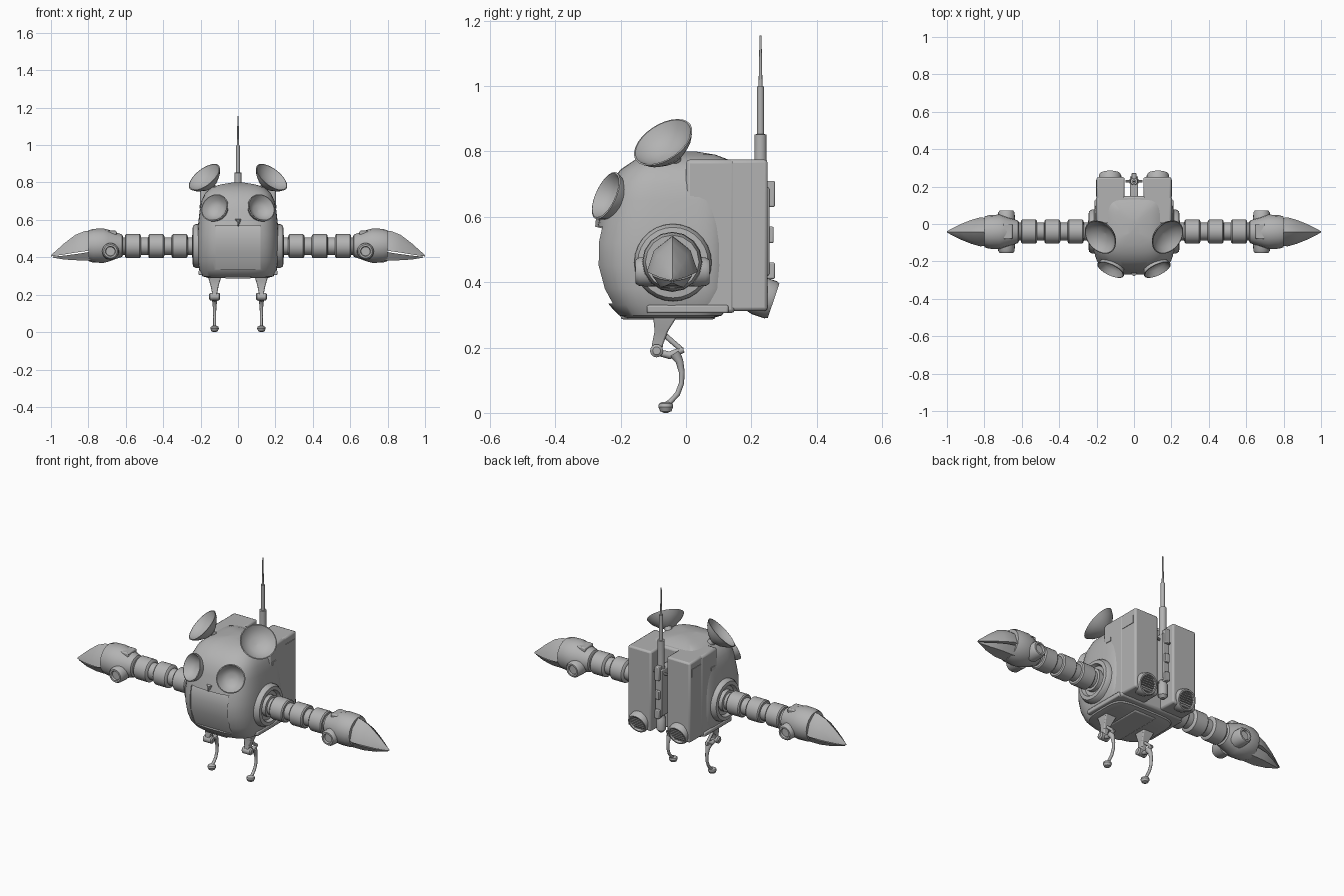
import bpy, bmesh, math
from mathutils import Vector, Matrix

if "Cube" in bpy.data.objects:
    bpy.data.objects.remove(bpy.data.objects["Cube"])

grey = bpy.data.materials.new("plain grey")
grey.diffuse_color = (0.45, 0.45, 0.45, 1)
grey.use_nodes = True
grey.node_tree.nodes["Principled BSDF"].inputs["Base Color"].default_value = grey.diffuse_color


def finish(name, bm, mirror=False, bevel=0.0, angle=35):
    bmesh.ops.recalc_face_normals(bm, faces=bm.faces)
    me = bpy.data.meshes.new(name)
    bm.to_mesh(me)
    bm.free()
    ob = bpy.data.objects.new(name, me)
    bpy.context.collection.objects.link(ob)
    me.materials.append(grey)
    bpy.ops.object.select_all(action='DESELECT')
    ob.select_set(True)
    bpy.context.view_layer.objects.active = ob
    bpy.ops.object.shade_smooth_by_angle(angle=math.radians(angle))
    if bevel:
        b = ob.modifiers.new("bevel", 'BEVEL')
        b.width, b.segments, b.limit_method = bevel, 2, 'ANGLE'
    if mirror:
        ob.modifiers.new("mirror", 'MIRROR')
    return ob


def loft(name, rings, **kw):
    """Skin a list of equal-length point rings and cap both ends."""
    bm = bmesh.new()
    vs = [[bm.verts.new(p) for p in r] for r in rings]
    n = len(rings[0])
    for a, b in zip(vs, vs[1:]):
        for i in range(n):
            j = (i + 1) % n
            bm.faces.new((a[i], a[j], b[j], b[i]))
    bm.faces.new(vs[0][::-1])
    bm.faces.new(vs[-1])
    return finish(name, bm, **kw)


def lathe(name, prof, origin, axis, seg=28, **kw):
    """Turn (radius, height) points around an axis."""
    rot = Vector(axis).to_track_quat('Z', 'Y').to_matrix()
    o = Vector(origin)
    rings = [[o + rot @ Vector((r * math.cos(t), r * math.sin(t), h))
              for t in (2 * math.pi * i / seg for i in range(seg))] for r, h in prof]
    return loft(name, rings, **kw)


def box(name, lo, hi, **kw):
    bm = bmesh.new()
    lo, hi = Vector(lo), Vector(hi)
    bmesh.ops.create_cube(bm, size=1, matrix=Matrix.Translation((lo + hi) / 2)
                          @ Matrix.Diagonal((*(hi - lo), 1)))
    return finish(name, bm, **kw)


def tube(name, path, **kw):
    """Round tube through (x, y, z, radius) points lying in a constant-x plane."""
    rings = []
    for i, p in enumerate(path):
        a, b = Vector(path[max(i - 1, 0)][:3]), Vector(path[min(i + 1, len(path) - 1)][:3])
        side = Vector((1, 0, 0))
        up = side.cross((b - a).normalized())
        rings.append([Vector(p[:3]) + p[3] * (side * math.cos(t) + up * math.sin(t))
                      for t in (2 * math.pi * k / 12 for k in range(12))])
    return loft(name, rings, **kw)


def cut(target, cutter):
    m = target.modifiers.new("cut", 'BOOLEAN')
    m.object, m.solver = cutter, 'EXACT'
    bpy.context.view_layer.objects.active = target
    bpy.ops.object.modifier_apply(modifier="cut")
    bpy.data.objects.remove(cutter)


# Rounded body: (height, half width, front y, back y)
levels = [(.29, .16, -.18, .08), (.298, .19, -.205, .11), (.33, .207, -.235, .13),
          (.38, .215, -.262, .14), (.45, .219, -.281, .14), (.52, .218, -.281, .14),
          (.58, .213, -.268, .14), (.65, .205, -.25, .14), (.70, .196, -.235, .14),
          (.745, .175, -.20, .14), (.775, .14, -.155, .13), (.79, .09, -.11, .09),
          (.80, .03, -.05, .03)]


def body_ring(z, w, yf, yb, n=48):
    pts = []
    for i in range(n):
        c, s = math.cos(2 * math.pi * i / n), math.sin(2 * math.pi * i / n)
        e = .67 if s < 0 else .4
        d = (-.05 - yf) if s < 0 else (yb + .05)
        pts.append((math.copysign(abs(c) ** e, c) * w,
                    -.05 + math.copysign(abs(s) ** e, s) * d, z))
    return pts


body = loft("body", [body_ring(*l) for l in levels], angle=40)

# Recessed mouth panel and eye sockets
mouth = [(-.245, .57), (-.256, .55), (-.262, .50), (-.26, .43), (-.222, .335), (-.4, .335), (-.4, .57)]
cut(body, loft("mouth_cutter", [[(x, y, z) for y, z in mouth] for x in (-.12, .12)]))
eye_at, eye_dir = Vector((.125, -.245, .665)), Vector((.4, -.83, .38)).normalized()
for s in (1, -1):
    bm = bmesh.new()
    bmesh.ops.create_uvsphere(bm, u_segments=24, v_segments=16, radius=.066,
                              matrix=Matrix.Translation((s * eye_at.x, eye_at.y, eye_at.z)))
    cut(body, finish("socket_cutter", bm))
bpy.ops.object.select_all(action='DESELECT')
body.select_set(True)
bpy.context.view_layer.objects.active = body
bpy.ops.object.shade_smooth_by_angle(angle=math.radians(35))

# Hollow eyes
lathe("eye", [(.045, -.07), (.064, -.035), (.077, -.006), (.078, 0), (.073, .002), (.068, -.004),
              (.055, -.026), (.03, -.04), (.002, -.044)], eye_at, eye_dir, mirror=True)

# Dish ears on short stems
lathe("ear", [(.018, -.09), (.022, -.066), (.05, -.053), (.084, -.024), (.1, 0), (.095, .001),
              (.075, -.023), (.04, -.041), (.002, -.047)],
      (.18, -.07, .828), (.55, -.45, .70), mirror=True)

# Small beak between the eyes
loft("nose", [[(-.035, -.24, .61), (.035, -.24, .61), (0, -.24, .56)],
              [(-.006, -.275, .60), (.006, -.275, .60), (0, -.278, .57)]])

# Rear pack: centre block and two rear halves with a slot between
box("pack_core", (-.202, .0, .305), (.202, .15, .775), bevel=.012)
box("pack_half", (.05, .12, .312), (.2, .25, .775), mirror=True, bevel=.01)
box("hatch_plate", (.197, .148, .69), (.203, .235, .735), mirror=True)
box("side_slot", (.199, .025, .66), (.206, .06, .68), mirror=True)
box("side_skirt", (.17, -.12, .305), (.211, .13, .33), mirror=True, bevel=.006)
box("belly_plate", (-.07, -.2, .286), (.07, .09, .31), bevel=.008)

# Rear thrusters with grilles
t_dir = Vector((0, .95, -.32)).normalized()
t_at = Vector((.128, .268, .343))
lathe("thruster", [(.05, -.09), (.06, -.05), (.06, -.01), (.055, 0), (.047, 0), (.045, -.015)],
      t_at, t_dir, mirror=True)
for k in range(-3, 4):
    w = math.sqrt(.045 ** 2 - (k * .012) ** 2)
    c = t_at - t_dir * .012 + Vector((0, .32, .95)) * k * .012
    box("grille_bar", c - Vector((w, .005, .002)), c + Vector((w, .005, .002)), mirror=True)

# Antenna in the slot
lathe("antenna", [(.012, .32), (.026, .335), (.026, .40), (.02, .41), (.02, .69), (.019, .70),
                  (.019, .852), (.011, .853), (.011, .998), (.006, .999), (.003, 1.155)],
      (0, .228, 0), (0, 0, 1), seg=16)
box("antenna_bracket", (-.022, .14, .42), (.022, .255, .69), bevel=.005)
for z0, z1, y in ((.63, .71, .272), (.52, .57, .268), (.41, .46, .272)):
    box("antenna_clip", (-.014, .23, z0), (.014, y, z1), bevel=.004)
lathe("antenna_pin", [(.007, -.045), (.007, .045)], (0, .228, .66), (1, 0, 0), seg=10)

# Shoulder sockets and ringed arms
ARM = (0, -.04, .46)
lathe("shoulder", [(.12, .17), (.118, .225), (.108, .241), (.088, .243), (.08, .225), (.05, .222)],
      ARM, (1, 0, 0), mirror=True)
arm = [(.06, .20), (.06, .245), (.047, .247), (.047, .268)]
for x in (.27, .395, .52):
    arm += [(.058, x), (.064, x + .006), (.064, x + .078), (.058, x + .084),
            (.047, x + .085), (.047, x + .123)]
lathe("arm", arm, ARM, (1, 0, 0), mirror=True)

# Wrists with side pods
lathe("wrist", [(.05, .615), (.06, .62), (.07, .65), (.086, .695), (.092, .72), (.09, .775),
                (.082, .80), (.05, .80)], (0, -.042, .462), (1, 0, 0), seg=16, mirror=True)
for s, y in ((-1, -.155), (1, .072)):
    lathe("wrist_pod", [(.046, -.07), (.044, -.012), (.036, 0), (.027, 0), (.024, -.012), (.002, -.012)],
          (.682, y, .432), (0, s, 0), seg=20, mirror=True)
box("wrist_plate", (.65, -.08, .515), (.70, 0, .542), mirror=True, bevel=.006)

# Beak-like claws: (x, half width, bottom, top)
upper = [(.775, .07, .44, .543), (.82, .078, .432, .54), (.87, .064, .425, .52),
         (.93, .04, .415, .474), (.97, .02, .409, .438), (1.0, .003, .405, .412)]
lower = [(.775, .062, .384, .432), (.86, .06, .384, .418), (.93, .036, .388, .409), (.99, .003, .398, .403)]
loft("upper_claw", [[(x, -.042 - w, a), (x, -.042 - w * .72, a + (b - a) * .6), (x, -.042, b),
                     (x, -.042 + w * .72, a + (b - a) * .6), (x, -.042 + w, a)]
                    for x, w, a, b in upper], mirror=True)
loft("lower_claw", [[(x, -.042 - w, b), (x, -.042 - w * .6, a), (x, -.042 + w * .6, a),
                     (x, -.042 + w, b)] for x, w, a, b in lower], mirror=True)

# Legs: tapered thigh, knee, link, curved shank and foot
LX = .125
thigh = [(.33, .04, -.11, -.02), (.29, .034, -.10, -.03), (.25, .022, -.096, -.055),
         (.21, .014, -.104, -.07), (.18, .012, -.105, -.074)]
loft("thigh", [[(LX - w, a, z), (LX + w, a, z), (LX + w, b, z), (LX - w, b, z)]
               for z, w, a, b in thigh], mirror=True, bevel=.005)
lathe("knee", [(.012, -.03), (.02, -.024), (.02, .024), (.012, .03)], (LX, -.09, .19), (1, 0, 0),
      seg=16, mirror=True)
tube("knee_link", [(LX, -.065, .238, .008), (LX, -.012, .192, .008)], mirror=True)
tube("ankle_arm", [(LX, -.09, .186, .01), (LX, -.05, .176, .012), (LX, -.008, .194, .01)], mirror=True)
tube("shank", [(LX, -.035, .182, .018), (LX, -.02, .158, .012), (LX, -.013, .125, .009),
               (LX, -.014, .09, .008), (LX, -.026, .058, .008), (LX, -.048, .034, .008),
               (LX, -.06, .024, .01)], mirror=True)
lathe("foot", [(.006, 0), (.017, .005), (.023, .018), (.021, .028), (.01, .034)],
      (LX, -.062, 0), (0, 0, 1), seg=16, mirror=True)
